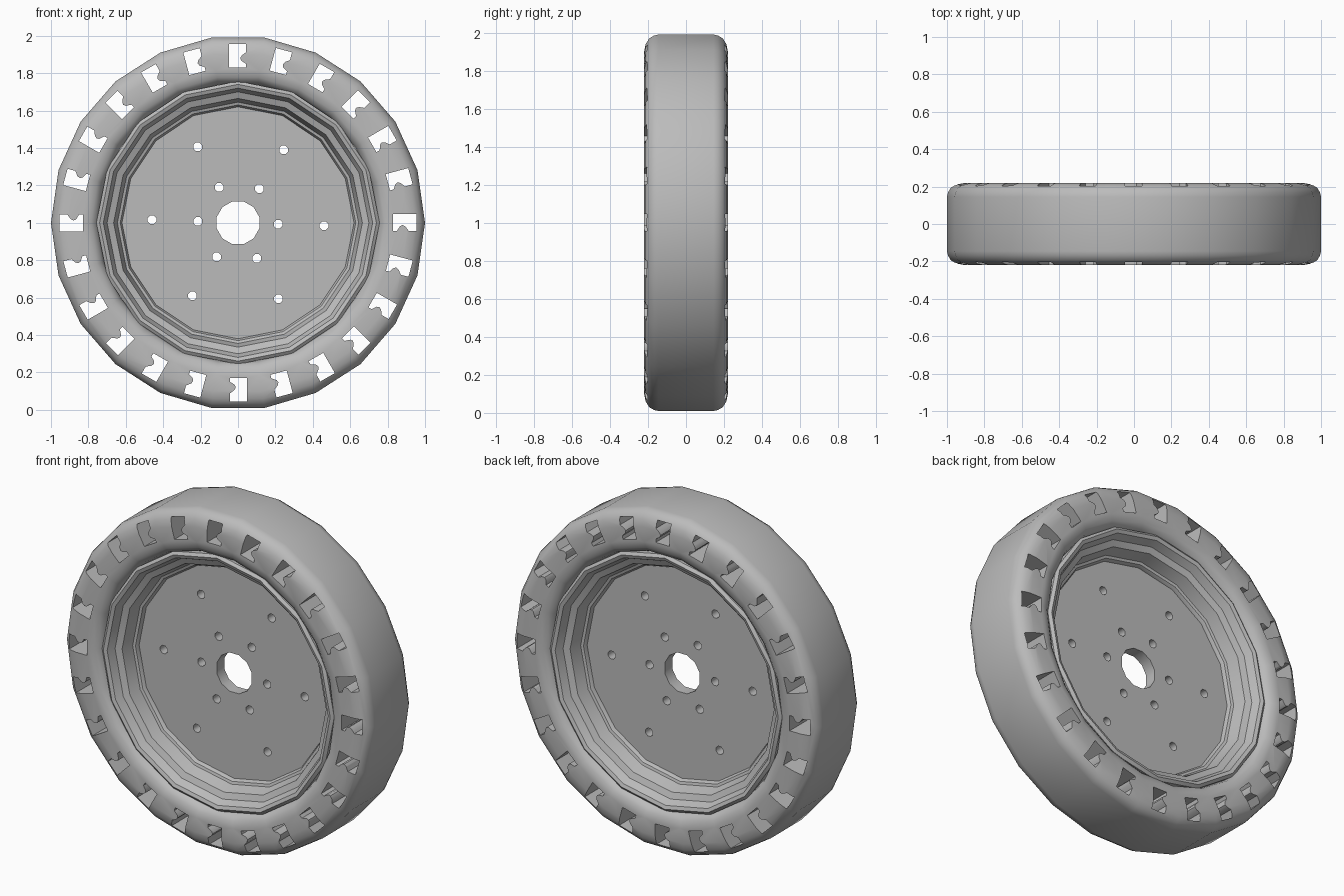
import bpy, bmesh
from math import sin, cos, pi, radians

cube = bpy.data.objects.get("Cube")
if cube:
    bpy.data.objects.remove(cube, do_unlink=True)

grey = bpy.data.materials.new("plain_grey")
grey.use_nodes = True
GREY = (0.5, 0.5, 0.5, 1)
grey.diffuse_color = GREY
grey.node_tree.nodes["Principled BSDF"].inputs["Base Color"].default_value = GREY


def finish(name, bm):
    bmesh.ops.recalc_face_normals(bm, faces=bm.faces[:])
    me = bpy.data.meshes.new(name)
    bm.to_mesh(me)
    bm.free()
    me.materials.append(grey)
    ob = bpy.data.objects.new(name, me)
    ob.location.z = 1
    bpy.context.collection.objects.link(ob)
    return ob


def revolve(name, half, sides, start=0.0):
    """Spin a (radius, depth) half profile, mirrored in depth, about the axle."""
    profile = half + [(r, -y) for r, y in reversed(half)]
    bm = bmesh.new()
    rings = []
    for i in range(sides):
        a = start + 2 * pi * i / sides
        rings.append([bm.verts.new((r * cos(a), y, r * sin(a))) for r, y in profile])
    n = len(profile)
    for i in range(sides):
        p, q = rings[i], rings[(i + 1) % sides]
        for j in range(n):
            k = (j + 1) % n
            bm.faces.new((p[j], p[k], q[k], q[j]))
    return finish(name, bm)


def prism(bm, points, depth):
    """Extrude an outline in the x-z plane through the wheel."""
    front = [bm.verts.new((x, -depth, z)) for x, z in points]
    back = [bm.verts.new((x, depth, z)) for x, z in points]
    bm.faces.new(front)
    bm.faces.new(back[::-1])
    n = len(points)
    for i in range(n):
        j = (i + 1) % n
        bm.faces.new((front[j], front[i], back[i], back[j]))


def circle(x, z, r, sides):
    return [(x + r * cos(2 * pi * (i + .5) / sides), z + r * sin(2 * pi * (i + .5) / sides))
            for i in range(sides)]


def cut(ob, cutter):
    cutter.hide_render = True
    mod = ob.modifiers.new("holes", 'BOOLEAN')
    mod.operation = 'DIFFERENCE'
    mod.solver = 'EXACT'
    mod.object = cutter
    dg = bpy.context.evaluated_depsgraph_get()
    me = bpy.data.meshes.new_from_object(ob.evaluated_get(dg))
    ob.modifiers.clear()
    ob.data = me
    bpy.data.objects.remove(cutter, do_unlink=True)


def smooth(ob, angle):
    bpy.ops.object.select_all(action='DESELECT')
    ob.select_set(True)
    bpy.context.view_layer.objects.active = ob
    bpy.ops.object.shade_smooth_by_angle(angle=radians(angle))


# Tyre with rounded shoulders
tyre = revolve("tyre", [(.745, .15), (.76, .19), (.785, .21), (.82, .22), (.91, .22),
                        (.95, .212), (.98, .193), (.995, .168), (1, .145)], 22)

# Notched slots through the sidewall
slot = [(.83, .047), (.955, .047), (.955, -.043), (.912, -.043), (.895, -.02),
        (.88, -.012), (.866, -.018), (.85, -.043), (.83, -.043)]
bm = bmesh.new()
for i in range(24):
    a = 2 * pi * i / 24
    prism(bm, [(r * cos(a) - t * sin(a), r * sin(a) + t * cos(a)) for r, t in slot], .4)
cut(tyre, finish("slot_cutter", bm))
smooth(tyre, 35)

# Rim: lip, shoulder and cone leading down to the disc
rim = revolve("rim", [(.62, .035), (.63, .055), (.645, .06), (.665, .13), (.70, .145), (.72, .19),
                      (.74, .198), (.757, .185)], 16, pi / 2)
smooth(rim, 40)

# Centre disc with hub opening and two rings of bolt holes
bm = bmesh.new()
prism(bm, circle(0, 0, .64, 16), .035)
disc = finish("disc", bm)
bm = bmesh.new()
prism(bm, circle(0, 0, .118, 12), .2)
for ring in (.215, .46):
    for i in range(6):
        a = radians(60 * i - 2)
        prism(bm, circle(ring * cos(a), ring * sin(a), .025, 8), .2)
cut(disc, finish("bolt_cutter", bm))
smooth(disc, 50)
